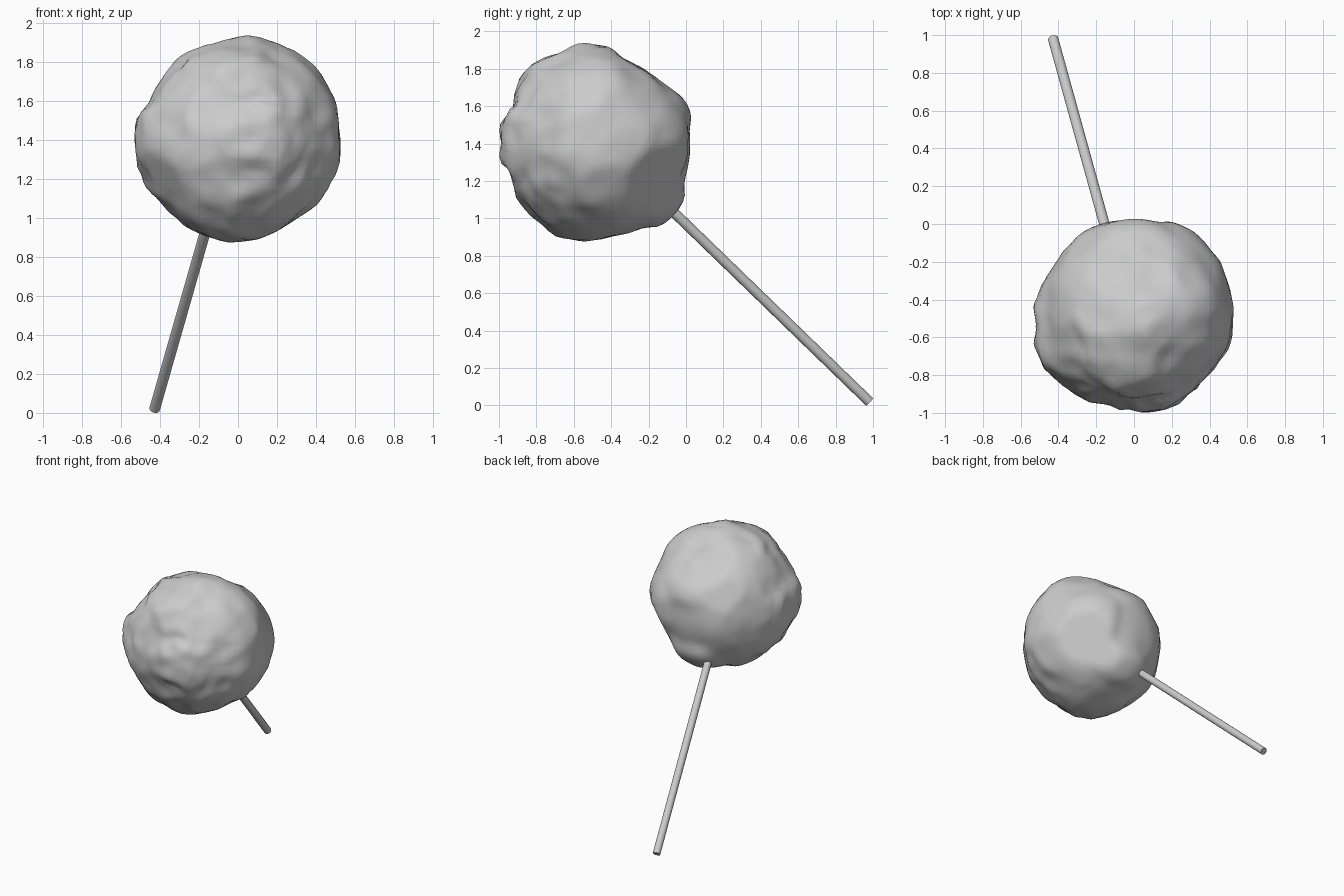
import bpy, bmesh
from math import exp
from mathutils import Vector, noise

if "Cube" in bpy.data.objects:
    bpy.data.objects.remove(bpy.data.objects["Cube"])

C = Vector((0, -0.48, 1.40))          # centre of the lumpy head

# outlines of the head in three planes through its centre
front = [(0.11, 1.94), (-0.1, 1.91), (-0.35, 1.79), (-0.45, 1.64), (-0.53, 1.36), (-0.47, 1.13),
         (-0.36, 1.03), (-0.17, 0.89), (0.05, 0.88), (0.3, 0.97), (0.48, 1.15), (0.54, 1.3), (0.53, 1.54), (0.39, 1.8)]
side = [(-0.63, 0.87), (-0.86, 1.03), (-0.96, 1.22), (-1.0, 1.4), (-0.96, 1.57), (-0.83, 1.81), (-0.7, 1.87),
        (-0.48, 1.94), (-0.3, 1.85), (-0.12, 1.73), (0.02, 1.63), (0.03, 1.3), (-0.06, 1.0), (-0.3, 0.91)]
top = [(0, 0.03), (-0.17, 0.02), (-0.43, -0.2), (-0.53, -0.44), (-0.49, -0.75), (-0.38, -0.87), (-0.05, -0.99),
       (0.16, -0.97), (0.37, -0.84), (0.54, -0.57), (0.5, -0.25), (0.31, -0.02)]
targets = ([Vector((x, C.y, z)) - C for x, z in front] + [Vector((0, y, z)) - C for y, z in side]
           + [Vector((x, y, C.z)) - C for x, y in top] + [Vector((-0.19, -0.19, -0.48))])
targets = [(t.normalized(), t.length) for t in targets]

# flat areas (normal, distance) and raised folds (direction, size, height)
flats = [(Vector((0.65, 0.62, -0.42)).normalized(), 0.475),
         (Vector((-0.66, -0.5, -0.45)).normalized(), 0.495),
         (Vector((-0.5, 0.7, 0.4)).normalized(), 0.485)]
folds = [(Vector((0.2, -0.5, 0.03)).normalized(), 0.42, 0.02),
         (Vector((-0.1, -0.25, 0.5)).normalized(), 0.5, 0.02),
         (Vector((-0.5, -0.1, 0.0)).normalized(), 0.4, 0.015)]


def radius(d):
    # blend the outline radii with a round base
    total, r = 0.05, 0.05 * 0.525
    for t, length in targets:
        w = exp((d.dot(t) - 1) * 50)
        total += w
        r += w * length
    r = r / total + 0.008
    # creased wrapper: ridged noise, stronger at the front
    amount = 0.024 - 0.014 * d.y
    wave = noise.noise(d * 2.6 + Vector((3, 7, 1)))
    r += amount * (0.22 - abs(wave)) + (0.005 - 0.004 * d.y) * noise.noise(d * 6)
    for f, size, height in folds:
        edge = size * (1 + 0.5 * noise.noise(d * 4 + f)) - d.angle(f)
        r += height * (min(max(edge / 0.08, 0), 1) - 0.4)
    for n, dist in flats:
        if d.dot(n) > 0.5:
            r = min(r, dist / d.dot(n) + 0.012)
    return r


def add_object(name, bm):
    mesh = bpy.data.meshes.new(name)
    bm.to_mesh(mesh)
    bm.free()
    ob = bpy.data.objects.new(name, mesh)
    bpy.context.collection.objects.link(ob)
    bpy.ops.object.select_all(action='DESELECT')
    ob.select_set(True)
    bpy.context.view_layer.objects.active = ob
    bpy.ops.object.shade_smooth_by_angle(angle=0.7)
    return ob


# wrapped candy head
bm = bmesh.new()
bmesh.ops.create_icosphere(bm, subdivisions=5, radius=1)
for v in bm.verts:
    d = v.co.normalized()
    v.co = C + d * radius(d)
add_object("candy_head", bm)

# stick, running from the ground into the head
start, end = Vector((-0.428, 0.98, 0.02)), Vector((-0.118, -0.14, 1.105))
axis = end - start
bm = bmesh.new()
bmesh.ops.create_cone(bm, cap_ends=True, segments=20, radius1=0.0275, radius2=0.0275, depth=axis.length)
stick = add_object("stick", bm)
stick.rotation_mode = 'QUATERNION'
stick.rotation_quaternion = axis.to_track_quat('Z', 'Y')
stick.location = (start + end) / 2
